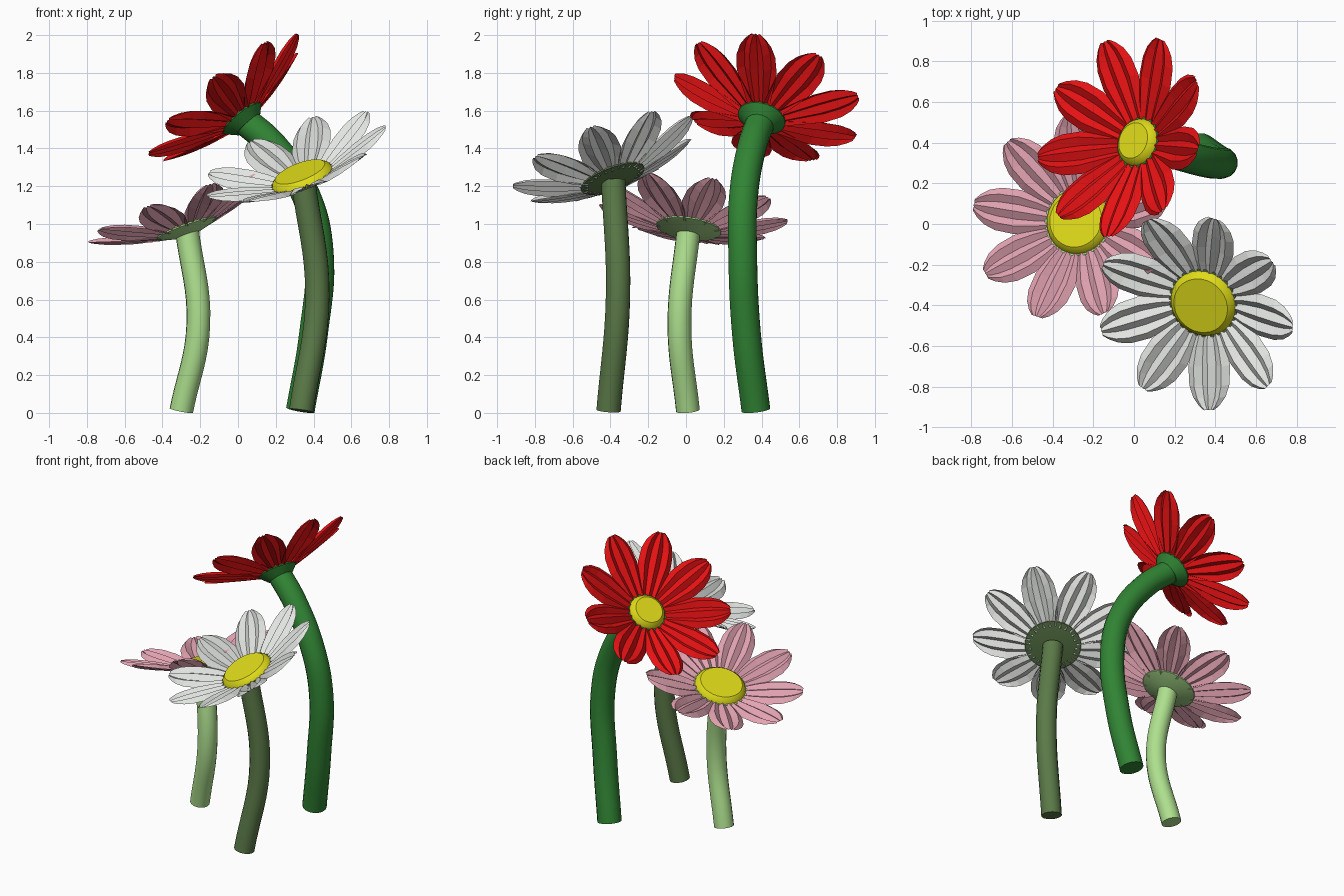
import bpy, bmesh, math
from mathutils import Vector, Matrix

if "Cube" in bpy.data.objects:
    bpy.data.objects.remove(bpy.data.objects["Cube"])

PETALS = 9


def material(name, rgb):
    m = bpy.data.materials.new(name)
    m.diffuse_color = (*rgb, 1)
    m.use_nodes = True
    m.node_tree.nodes["Principled BSDF"].inputs["Base Color"].default_value = m.diffuse_color
    return m


yellow = material("yellow", (0.74, 0.71, 0.01))
red = material("red", (0.82, 0.006, 0.007))
white = material("white", (0.76, 0.78, 0.75))
pink = material("pink", (0.79, 0.38, 0.46))
leaf_green = material("leaf green", (0.03, 0.23, 0.034))
olive_green = material("olive green", (0.105, 0.195, 0.065))
pale_green = material("pale green", (0.42, 0.74, 0.27))


def add_object(name, mesh, mat, smooth=False):
    ob = bpy.data.objects.new(name, mesh)
    bpy.context.collection.objects.link(ob)
    mesh.materials.clear()
    mesh.materials.append(mat)
    if smooth:
        bpy.ops.object.select_all(action='DESELECT')
        ob.select_set(True)
        bpy.context.view_layer.objects.active = ob
        bpy.ops.object.shade_smooth_by_angle(angle=math.radians(35))
    return ob


def stem(name, points, radius, mat):
    # round tube swept along a smooth curve
    cu = bpy.data.curves.new(name, 'CURVE')
    cu.dimensions = '3D'
    cu.bevel_depth = radius
    cu.bevel_resolution = 6
    cu.resolution_u = 8
    cu.use_fill_caps = True
    sp = cu.splines.new('BEZIER')
    sp.bezier_points.add(len(points) - 1)
    for bp, p in zip(sp.bezier_points, points):
        bp.co = p
        bp.handle_left_type = bp.handle_right_type = 'AUTO'
    tmp = bpy.data.objects.new(name + "_path", cu)
    bpy.context.collection.objects.link(tmp)
    dg = bpy.context.evaluated_depsgraph_get()
    mesh = bpy.data.meshes.new_from_object(tmp.evaluated_get(dg))
    bpy.data.objects.remove(tmp)
    add_object(name, mesh, mat, smooth=True)


def lathe(name, profile, mat, frame, sides=32):
    # stack of rings (radius, height), capped at both ends
    bm = bmesh.new()
    rings = []
    for r, h in profile:
        rings.append([bm.verts.new((r * math.cos(a), r * math.sin(a), h))
                      for a in (2 * math.pi * i / sides for i in range(sides))])
    for lo, hi in zip(rings, rings[1:]):
        for i in range(sides):
            j = (i + 1) % sides
            bm.faces.new((lo[i], lo[j], hi[j], hi[i]))
    bm.faces.new(rings[0][::-1])
    bm.faces.new(rings[-1])
    bm.transform(frame)
    mesh = bpy.data.meshes.new(name)
    bm.to_mesh(mesh)
    bm.free()
    add_object(name, mesh, mat, smooth=True)


def petals(name, r0, rise, mat, frame):
    # pleated petals: (radius, half width) stations, zigzag across
    stations = [(r0 - 0.03, 0.055), (0.22, 0.088), (0.31, 0.11), (0.40, 0.106),
                (0.455, 0.086), (0.492, 0.056), (0.512, 0.03)]
    cols = 6
    bm = bmesh.new()
    for k in range(PETALS):
        rot = Matrix.Rotation(2 * math.pi * k / PETALS, 4, 'Z')
        grid = []
        for r, w in stations:
            h = rise * (r - r0) / (0.512 - r0)
            pleat = 0.13 * w
            grid.append([bm.verts.new(rot @ Vector((
                r, w * (2 * c / cols - 1), h + (pleat if c % 2 else -pleat))))
                for c in range(cols + 1)])
        for a, b in zip(grid, grid[1:]):
            for c in range(cols):
                bm.faces.new((a[c], b[c], b[c + 1], a[c + 1]))
    bm.transform(frame)
    mesh = bpy.data.meshes.new(name)
    bm.to_mesh(mesh)
    bm.free()
    add_object(name, mesh, mat)


def flower(name, path, stem_r, normal, tip, r0, rise, cup, petal_mat, stem_mat):
    # head frame: z along the flower's axis, x towards one known petal tip
    n = Vector(normal).normalized()
    t = Vector((tip[0], tip[1], -(tip[0] * n.x + tip[1] * n.y) / n.z)).normalized()
    frame = Matrix.Translation(path[-1]) @ Matrix((t, n.cross(t), n)).transposed().to_4x4()
    end = Vector(path[-1]) - n * 0.015
    stem(name + "_stem", path[:-1] + [end], stem_r, stem_mat)
    lathe(name + "_calyx", [(stem_r, -cup), (r0 + 0.008, -0.008), (r0 + 0.008, 0.0)],
          stem_mat, frame)
    petals(name + "_petals", r0, rise, petal_mat, frame)
    lathe(name + "_centre", [(r0, -0.003), (r0 - 0.008, 0.018), (r0 - 0.03, 0.036)],
          yellow, frame)


# tall red flower
flower("red_flower",
       [(0.33, 0.37, 0.015), (0.40, 0.32, 0.42), (0.43, 0.30, 0.85),
        (0.36, 0.305, 1.15), (0.19, 0.35, 1.41), (0.018, 0.402, 1.565)],
       0.077, (-0.82, 0.32, 1), (0.378, -0.066), 0.12, 0.14, 0.06, red, leaf_green)

# white flower at the front
flower("white_flower",
       [(0.335, -0.41, 0.012), (0.42, -0.36, 0.62), (0.34, -0.39, 1.245)],
       0.065, (-0.38, -0.375, 1), (0.07, -0.483), 0.17, 0.126, 0.02, white, olive_green)

# short pink flower
flower("pink_flower",
       [(-0.30, 0.01, 0.012), (-0.21, -0.035, 0.47), (-0.275, 0.015, 0.98)],
       0.063, (-0.36, 0.14, 1), (-0.465, 0.064), 0.165, 0.112, 0.04, pink, pale_green)
